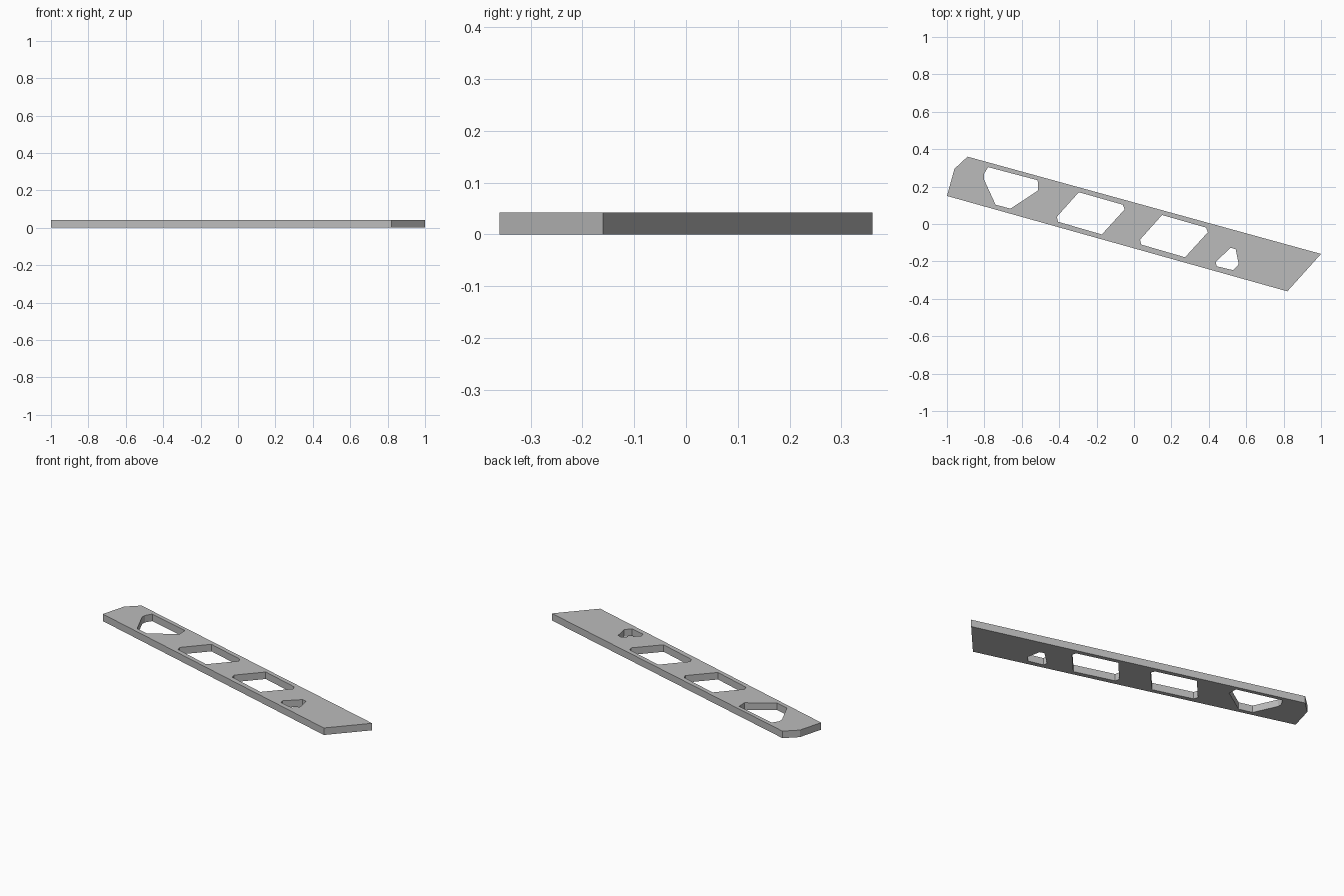
import bpy
import bmesh
from mathutils import Vector

default_cube = bpy.data.objects.get("Cube")
if default_cube:
    bpy.data.objects.remove(default_cube, do_unlink=True)

THICKNESS = 0.042


def make_material(name, colour):
    material = bpy.data.materials.new(name)
    material.use_nodes = True
    material.diffuse_color = colour
    material.node_tree.nodes["Principled BSDF"].inputs["Base Color"].default_value = colour
    return material


def shifted(points, dx, dy):
    return [(x + dx, y + dy) for x, y in points]


def make_plate(name, outline, holes, material):
    """Fill the outline around its holes, then give the sheet its thickness."""
    bm = bmesh.new()
    edges = []
    for loop in [outline] + holes:
        verts = [bm.verts.new((x, y, 0)) for x, y in loop]
        for start, end in zip(verts, verts[1:] + verts[:1]):
            edges.append(bm.edges.new((start, end)))
    bmesh.ops.triangle_fill(bm, edges=edges, use_beauty=True, normal=Vector((0, 0, 1)))
    result = bmesh.ops.extrude_face_region(bm, geom=bm.faces[:], use_keep_orig=True)
    top = [item for item in result["geom"] if isinstance(item, bmesh.types.BMVert)]
    bmesh.ops.translate(bm, verts=top, vec=(0, 0, THICKNESS))
    bmesh.ops.recalc_face_normals(bm, faces=bm.faces[:])
    mesh = bpy.data.meshes.new(name)
    bm.to_mesh(mesh)
    bm.free()
    mesh.materials.append(material)
    plate = bpy.data.objects.new(name, mesh)
    bpy.context.collection.objects.link(plate)
    return plate


# Slanted strip with a clipped left end and an angled right end
outline = [(-1, 0.15), (0.82, -0.36), (1, -0.16), (-0.89, 0.36), (-0.96, 0.295)]

# Large end opening
end_hole = [(-0.78, 0.304), (-0.515, 0.234), (-0.512, 0.18), (-0.66, 0.082),
            (-0.74, 0.103), (-0.803, 0.24), (-0.803, 0.266)]

# Two matching middle openings with two clipped corners
middle_hole = [(-0.295, 0.17), (-0.06, 0.103), (-0.05, 0.078), (-0.172, -0.056),
               (-0.406, 0.012), (-0.413, 0.038)]

# Small opening
small_hole = [(0.517, -0.127), (0.544, -0.135), (0.56, -0.215), (0.53, -0.247),
              (0.442, -0.226), (0.437, -0.202)]

grey = make_material("plain grey", (0.5, 0.5, 0.5, 1))
holes = [end_hole, middle_hole, shifted(middle_hole, 0.445, -0.122), small_hole]
make_plate("slotted_plate", outline, holes, grey)
